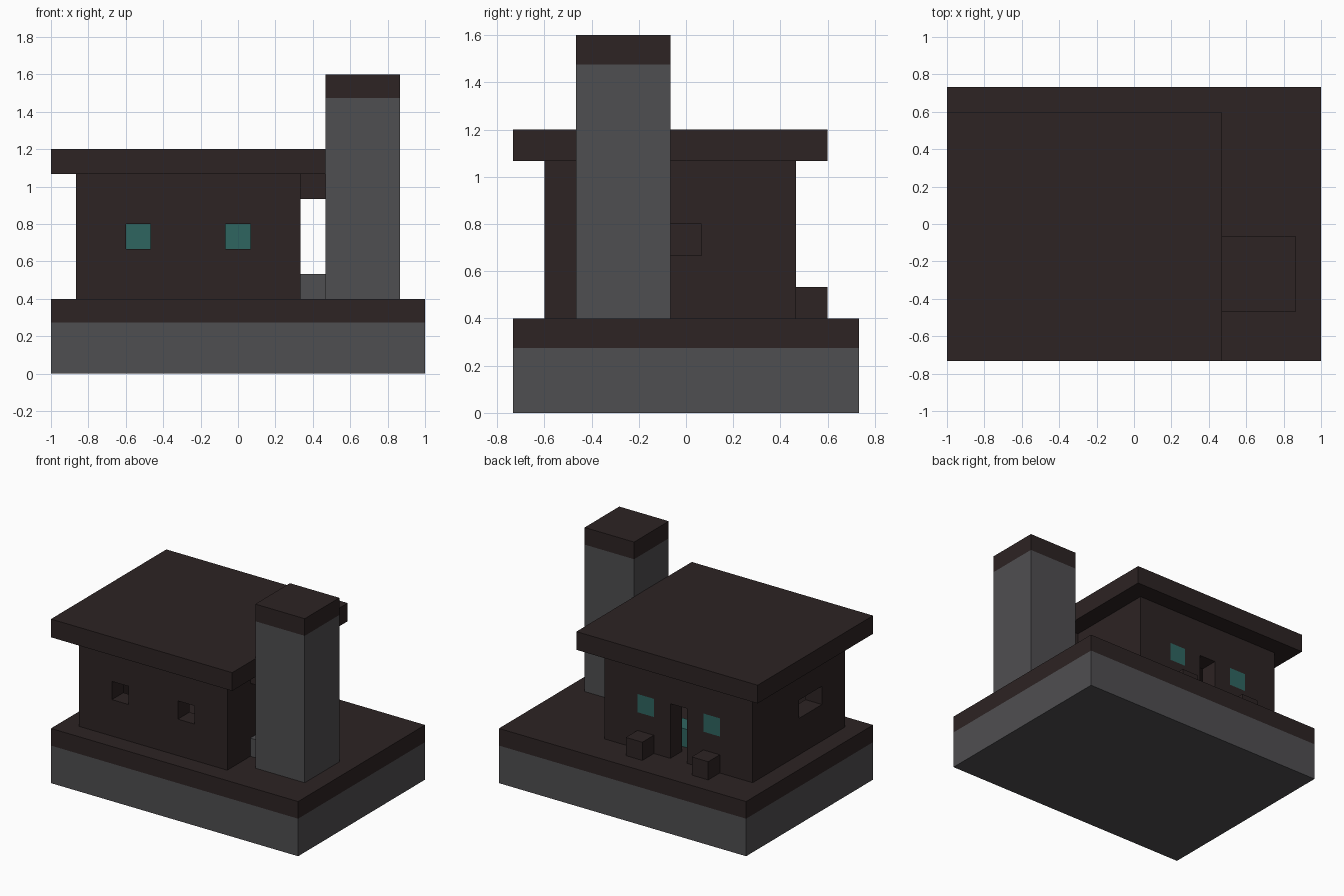
import bpy

cube = bpy.data.objects.get("Cube")
if cube:
    bpy.data.objects.remove(cube, do_unlink=True)

U = 1 / 15  # layout module


def material(name, rgb):
    m = bpy.data.materials.new(name)
    m.use_nodes = True
    colour = (*rgb, 1)
    m.diffuse_color = colour
    bsdf = next(n for n in m.node_tree.nodes if n.type == 'BSDF_PRINCIPLED')
    bsdf.inputs["Base Color"].default_value = colour
    return m


BROWN = material("dark_brown", (0.026, 0.017, 0.017))
GREY = material("stone_grey", (0.078, 0.077, 0.082))
TEAL = material("teal_glass", (0.028, 0.13, 0.118))


def box(name, x, y, z, mat=None):
    """Box from (min, max) ranges measured in modules."""
    bpy.ops.mesh.primitive_cube_add(size=1)
    ob = bpy.context.object
    ob.name = name
    for v in ob.data.vertices:
        v.co = [U * (r[0] if c < 0 else r[1]) for c, r in zip(v.co, (x, y, z))]
    if mat:
        ob.data.materials.append(mat)
    return ob


def cut(target, x, y, z):
    """Subtract a box from the target."""
    cutter = box("cutter", x, y, z)
    cutter.hide_render = True
    mod = target.modifiers.new("opening", 'BOOLEAN')
    mod.operation = 'DIFFERENCE'
    mod.solver = 'EXACT'
    mod.object = cutter
    bpy.context.view_layer.objects.active = target
    bpy.ops.object.modifier_apply(modifier=mod.name)
    bpy.data.objects.remove(cutter, do_unlink=True)


# Platform: stone below, brown deck above
DECK = 4.12
box("platform_stone", (-15, 15), (-11, 11), (0, DECK), GREY)
box("platform_deck", (-15, 15), (-11, 11), (DECK, 6), BROWN)

# House shell, open inside
walls = box("house_walls", (-13, 5), (-9, 7), (6, 16), BROWN)
cut(walls, (-11, 3), (-7, 5), (5, 17))

# Front and back windows, glazed at the back, with a seat under each
SILL = (10, 12)
for side, x in (("right", (-9, -7)), ("left", (-1, 1))):
    cut(walls, x, (-10, -6), SILL)
    cut(walls, x, (4, 8), SILL)
    box(f"back_window_{side}", x, (5, 7), SILL, TEAL)
    box(f"seat_{side}", x, (7, 9), (6, 8), BROWN)

# Side windows and back doorway
cut(walls, (-14, -10), (-5, -1), SILL)
cut(walls, (2, 6), (-3, 1), SILL)
cut(walls, (-5, -3), (4, 8), (5, 12))

# Block inside, behind the doorway
box("inner_block", (-3, -1), (2, 4), (6, 8), TEAL)

# Flat roof
box("roof", (-15, 7), (-11, 9), (16, 18), BROWN)

# Chimney with cap, and its two links to the house
CAP = 22.12
box("chimney", (7, 13), (-7, -1), (6, CAP), GREY)
box("chimney_cap", (7, 13), (-7, -1), (CAP, 24), BROWN)
box("lower_link", (5, 7), (-5, -3), (6, 8), GREY)
box("upper_link", (5, 7), (-5, -3), (14, 16), BROWN)
